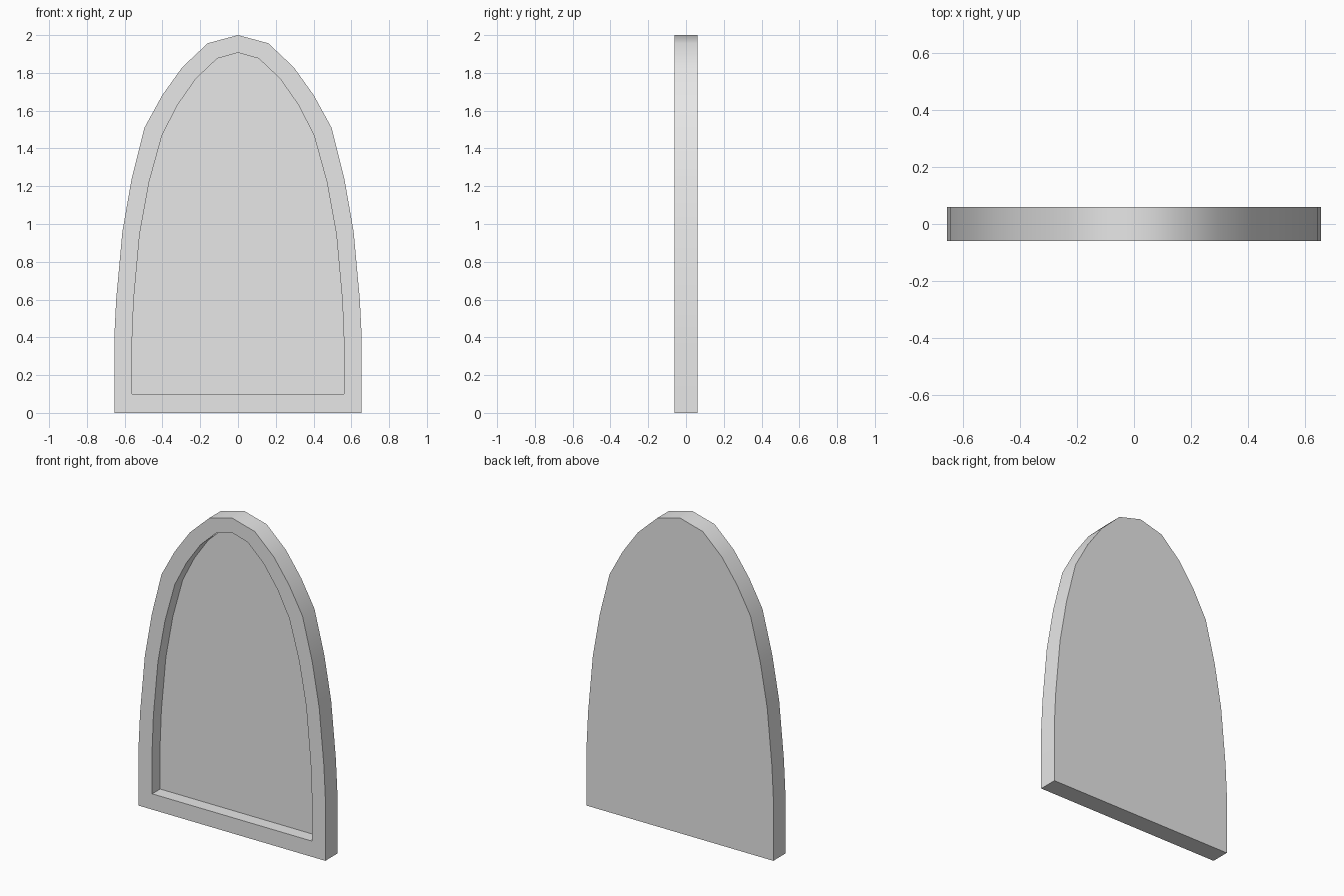
import bpy, bmesh, math

if "Cube" in bpy.data.objects:
    bpy.data.objects.remove(bpy.data.objects["Cube"])

HALF_DEPTH = 0.06
RECESS_Y = 0.02

# Right half of each arch, from the foot up to the tip
OUTER = [(0.655, 0), (0.655, 0.4), (0.645, 0.6), (0.612, 0.96), (0.563, 1.24),
         (0.495, 1.51), (0.402, 1.68), (0.295, 1.83), (0.16, 1.957), (0, 2)]
INNER = [(0.56, 0.1), (0.56, 0.4), (0.552, 0.6), (0.52, 0.95), (0.471, 1.22),
         (0.402, 1.47), (0.32, 1.63), (0.222, 1.77), (0.11, 1.876), (0, 1.907)]


def ring(bm, half, y):
    """Closed loop of vertices: the half arch plus its mirror image."""
    outline = half + [(-x, z) for x, z in reversed(half[:-1])]
    return [bm.verts.new((x, y, z)) for x, z in outline]


# Arched panel: back, outer side, front rim, recess wall, recess floor
bm = bmesh.new()
rings = [ring(bm, OUTER, HALF_DEPTH), ring(bm, OUTER, -HALF_DEPTH),
         ring(bm, INNER, -HALF_DEPTH), ring(bm, INNER, RECESS_Y)]
for a, b in zip(rings, rings[1:]):
    for i in range(len(a)):
        j = (i + 1) % len(a)
        bm.faces.new((a[i], a[j], b[j], b[i]))
bm.faces.new(rings[0])
bm.faces.new(rings[-1])
bmesh.ops.recalc_face_normals(bm, faces=bm.faces[:])

mesh = bpy.data.meshes.new("arched_panel")
bm.to_mesh(mesh)
bm.free()
panel = bpy.data.objects.new("arched_panel", mesh)
bpy.context.collection.objects.link(panel)

# Plain grey
grey = bpy.data.materials.new("light_grey")
grey.use_nodes = True
colour = (0.8, 0.8, 0.8, 1)
grey.diffuse_color = colour
grey.node_tree.nodes["Principled BSDF"].inputs["Base Color"].default_value = colour
mesh.materials.append(grey)

# Smooth around the arch, sharp at the rims
bpy.ops.object.select_all(action="DESELECT")
panel.select_set(True)
bpy.context.view_layer.objects.active = panel
bpy.ops.object.shade_smooth_by_angle(angle=math.radians(40))
